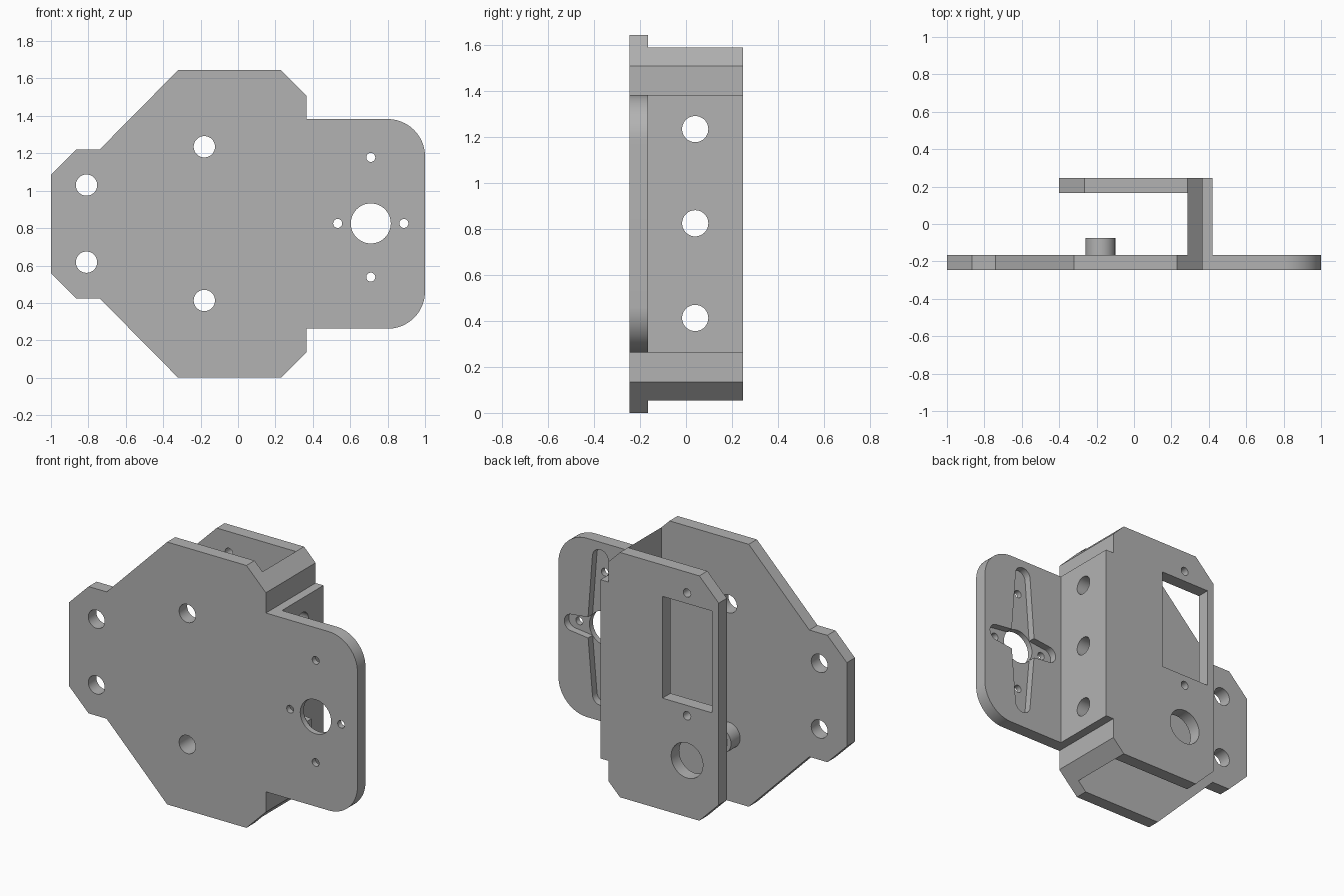
import bpy, bmesh, math

if "Cube" in bpy.data.objects:
    bpy.data.objects.remove(bpy.data.objects["Cube"])

ZC = 0.8225                      # mirror line of the outlines
FRONT, FRONT_IN = -0.245, -0.165  # front plate faces
BACK_IN, BACK = 0.167, 0.247      # back plate faces

mat = bpy.data.materials.new("grey plastic")
mat.diffuse_color = (0.45, 0.45, 0.45, 1)
mat.use_nodes = True
mat.node_tree.nodes["Principled BSDF"].inputs["Base Color"].default_value = mat.diffuse_color


def prism(name, outline, y0, y1):
    """Extrude an (x, z) outline from y0 to y1."""
    bm = bmesh.new()
    face = bm.faces.new([bm.verts.new((x, y0, z)) for x, z in outline])
    new = bmesh.ops.extrude_face_region(bm, geom=[face])["geom"]
    bmesh.ops.translate(bm, vec=(0, y1 - y0, 0),
                        verts=[v for v in new if isinstance(v, bmesh.types.BMVert)])
    bmesh.ops.recalc_face_normals(bm, faces=bm.faces)
    me = bpy.data.meshes.new(name)
    bm.to_mesh(me)
    bm.free()
    me.materials.append(mat)
    ob = bpy.data.objects.new(name, me)
    bpy.context.collection.objects.link(ob)
    return ob


def arc(x, z, r, a0, a1, n):
    return [(x + r * math.cos(math.radians(a0 + (a1 - a0) * i / n)),
             z + r * math.sin(math.radians(a0 + (a1 - a0) * i / n))) for i in range(n + 1)]


def mirrored(upper):
    """Close an upper-half outline with its reflection below ZC."""
    return upper + [(x, 2 * ZC - z) for x, z in reversed(upper)]


def hole(x, z, r, y0, y1):
    return prism("hole_cutter", arc(x, z, r, 0, 360, 48)[:-1], y0, y1)


def cut(ob, cutters):
    for c in cutters:
        m = ob.modifiers.new("cut", 'BOOLEAN')
        m.operation, m.solver, m.object = 'DIFFERENCE', 'EXACT', c
        c.hide_render = True
    bpy.context.view_layer.update()
    dg = bpy.context.evaluated_depsgraph_get()
    me = bpy.data.meshes.new_from_object(ob.evaluated_get(dg))
    ob.modifiers.clear()
    ob.data = me
    for c in cutters:
        bpy.data.objects.remove(c)


def arm(length, root, tip, turn):
    """Tapered arm with a round tip, pointing along angle turn from the motor hole."""
    pts = [(0, -root), *arc(length - tip, 0, tip, -90, 90, 16), (0, root)]
    c, s = math.cos(math.radians(turn)), math.sin(math.radians(turn))
    return [(0.71 + c * x - s * z, 0.825 + s * x + c * z) for x, z in pts]


# Front plate with rounded motor tab
front = prism("front_plate", mirrored(
    [(-1, 1.085), (-0.865, 1.22), (-0.74, 1.22), (-0.32, 1.645), (0.23, 1.645),
     (0.365, 1.51), (0.365, 1.383)] + arc(0.8, 1.183, 0.2, 90, 0, 20)), FRONT, FRONT_IN)

# Mounting holes, shaft hole, screw holes
cutters = [hole(x, z, r, -0.4, 0) for x, z, r in (
    (-0.81, 1.03, 0.057), (-0.81, 0.618, 0.057), (-0.18, 1.235, 0.057), (-0.18, 0.413, 0.057),
    (0.71, 0.825, 0.107), (0.71, 1.178, 0.024), (0.71, 0.538, 0.024),
    (0.533, 0.825, 0.024), (0.887, 0.825, 0.024))]
# Cross-shaped recess on the inner side of the tab
for length, root, tip, turn in ((0.25, 0.075, 0.052, 0), (0.51, 0.09, 0.055, 90),
                                (0.25, 0.075, 0.052, 180), (0.465, 0.09, 0.055, 270)):
    cutters.append(prism("recess_cutter", arm(length, root, tip, turn), FRONT_IN - 0.045, 0))
cut(front, cutters)

# Boss behind the lower mounting hole
boss = prism("screw_boss", arc(-0.18, 0.413, 0.08, 0, 360, 48)[:-1], FRONT_IN, -0.075)
cut(boss, [hole(-0.18, 0.413, 0.057, -0.4, 0.1)])

# Side wall joining the two plates, with three cross holes
edge = [(0.285, 1.59), (0.365, 1.51), (0.365, 1.383), (0.42, 1.383)]
wall = prism("side_wall", mirrored(edge), FRONT_IN, BACK_IN)
cutters = []
for z in (1.235, 0.825, 0.413):
    c = hole(0, 0, 0.057, -0.4, 0.4)
    c.rotation_euler.z = math.pi / 2
    c.location = (0.35, 0.04, z)
    cutters.append(c)
cut(wall, cutters)

# Back plate with window, two screw holes and access hole
back = prism("back_plate", mirrored([(-0.4, 1.455), (-0.265, 1.59)] + edge), BACK_IN, BACK)
window = prism("window_cutter", [(-0.355, 0.755), (-0.01, 0.755), (-0.01, 1.393), (-0.355, 1.393)],
               0.1, 0.4)
cut(back, [window, hole(-0.18, 0.69, 0.026, 0.1, 0.4), hole(-0.18, 1.46, 0.026, 0.1, 0.4),
           hole(-0.18, 0.41, 0.11, 0.1, 0.4)])

# Smooth round walls, keep edges sharp
for ob in (front, boss, wall, back):
    bpy.ops.object.select_all(action='DESELECT')
    ob.select_set(True)
    bpy.context.view_layer.objects.active = ob
    bpy.ops.object.shade_smooth_by_angle(angle=math.radians(30))
